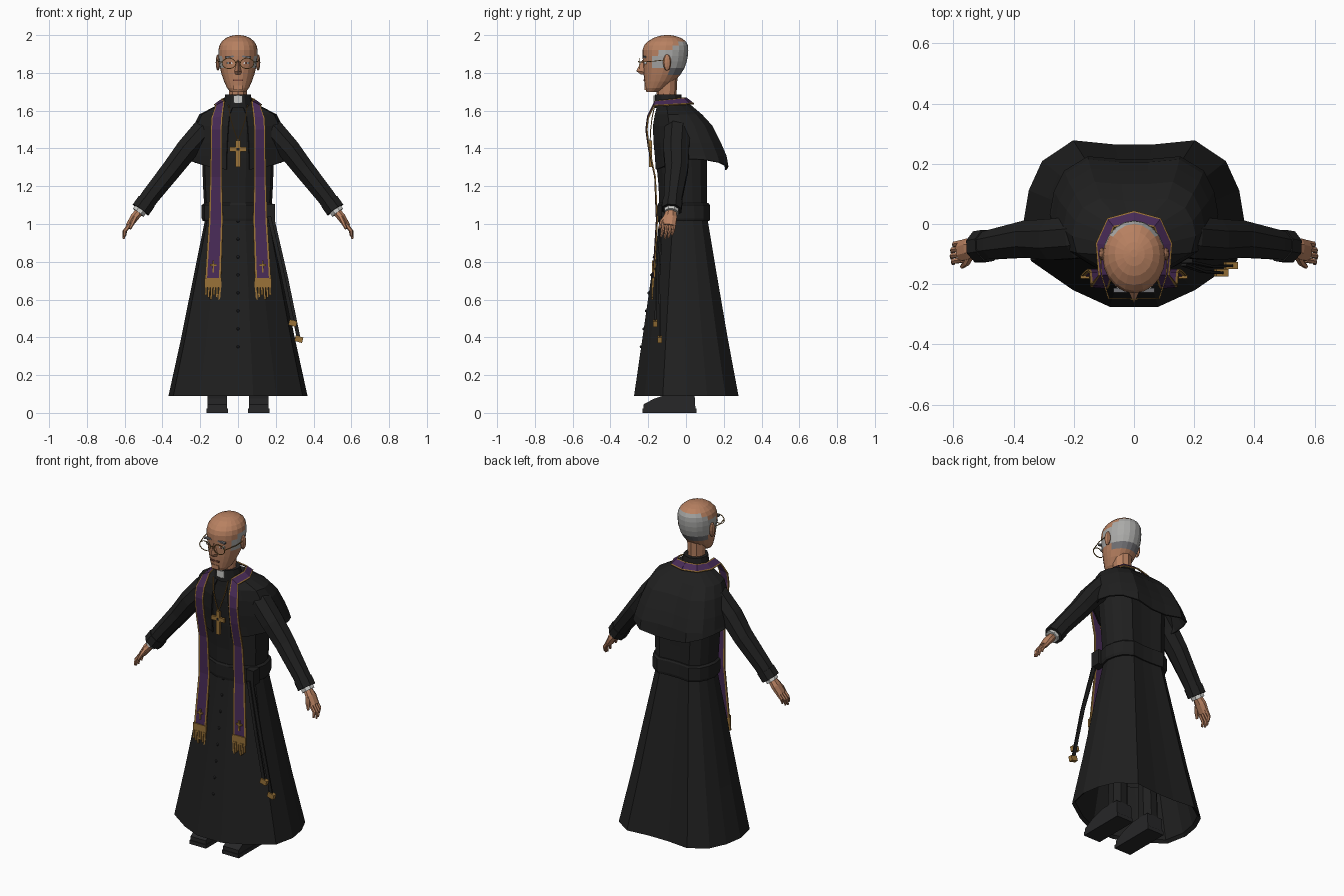
import bpy, bmesh, math
from mathutils import Vector, Matrix

cube = bpy.data.objects.get("Cube")
if cube:
    bpy.data.objects.remove(cube, do_unlink=True)


def material(name, r, g, b):
    m = bpy.data.materials.new(name)
    m.use_nodes = True
    m.diffuse_color = (r, g, b, 1)
    node = next(n for n in m.node_tree.nodes if n.type == 'BSDF_PRINCIPLED')
    node.inputs["Base Color"].default_value = (r, g, b, 1)
    node.inputs["Roughness"].default_value = 0.9
    return m


ROBE = material("robe_black", .014, .014, .014)
SHOE = material("shoe_black", .02, .02, .021)
SKIN = material("skin", .48, .22, .12)
HAIR = material("hair_grey", .4, .4, .39)
SHORT = material("short_hair_grey", .17, .17, .18)
PURPLE = material("stole_purple", .065, .024, .095)
GOLD = material("gold", .32, .17, .04)
WHITE = material("linen_white", .6, .6, .58)
LIP = material("lip_brown", .2, .07, .045)


def finish(name, bm, *mats):
    bmesh.ops.recalc_face_normals(bm, faces=bm.faces)
    me = bpy.data.meshes.new(name)
    bm.to_mesh(me)
    bm.free()
    for m in mats:
        me.materials.append(m)
    ob = bpy.data.objects.new(name, me)
    bpy.context.collection.objects.link(ob)
    return ob


def loft(name, rings, mat, caps=(True, True), skip=()):
    """Skin a stack of closed rings; skip leaves out columns of faces."""
    bm = bmesh.new()
    vs = [[bm.verts.new(p) for p in r] for r in rings]
    n = len(vs[0])
    for a, b in zip(vs, vs[1:]):
        for i in range(n):
            if i not in skip:
                j = (i + 1) % n
                bm.faces.new((a[i], a[j], b[j], b[i]))
    if caps[0]:
        bm.faces.new(vs[0])
    if caps[1]:
        bm.faces.new(vs[-1])
    return finish(name, bm, mat)


def box(name, loc, size, mat, rot=0):
    bm = bmesh.new()
    bmesh.ops.create_cube(bm, size=1, matrix=Matrix.Translation(loc)
                          @ Matrix.Rotation(rot, 4, 'Y') @ Matrix.Diagonal((*size, 1)))
    return finish(name, bm, mat)


def ball(name, loc, size, mat):
    bm = bmesh.new()
    bmesh.ops.create_uvsphere(bm, u_segments=8, v_segments=6, radius=1,
                              matrix=Matrix.Translation(loc) @ Matrix.Diagonal((*size, 1)))
    return finish(name, bm, mat)


def tube(name, path, radii, mat, sides=8):
    """Tube along a path; each radius is (depth, width)."""
    pts = [Vector(p) for p in path]
    rings = []
    for k, p in enumerate(pts):
        d = (pts[min(k + 1, len(pts) - 1)] - pts[max(k - 1, 0)]).normalized()
        ref = Vector((0, 1, 0)) if abs(d.y) < .9 else Vector((0, 0, 1))
        a = (ref - d * ref.dot(d)).normalized()
        b = d.cross(a)
        ra, rb = radii[k] if isinstance(radii, list) else (radii, radii)
        rings.append([p + a * ra * math.cos(t) + b * rb * math.sin(t)
                      for t in (math.tau * (i + .5) / sides for i in range(sides))])
    return loft(name, rings, mat)


def flip(points, s):
    return [(x * s, y, z) for x, y, z in points]


# Faceted cross-section shared by robe, belt and cape
HALF = [(.22, -1), (.55, -.8), (.93, -.45), (1, 0), (.95, .4), (.83, .75), (.55, 1), (.17, .95)]
SECTION = HALF + [(-x, y) for x, y in reversed(HALF)]


def ring(z, w, front, back, shape=SECTION):
    c, h = (front + back) / 2, (back - front) / 2
    return [(x * w, c + y * h, z) for x, y in shape]


def oval(z, w, front, back, n=20):
    return ring(z, w, front, back, [(math.sin(t), -math.cos(t))
                                    for t in (math.tau * i / n for i in range(n))])


# Robe, open at the hem
robe = [(.09, .368, -.275, .278), (.4, .3, -.23, .22), (.75, .23, -.18, .16), (1.02, .175, -.14, .115),
        (1.2, .185, -.145, .11), (1.35, .19, -.16, .11), (1.5, .2, -.165, .09),
        (1.58, .185, -.155, .06), (1.65, .085, -.15, .0)]
loft("robe", [ring(*r) for r in robe], ROBE, (False, True))
loft("robe_hem", [ring(.09, .368, -.275, .278), ring(.105, .35, -.26, .262), ring(.4, .285, -.215, .205)],
     ROBE, (False, False))
loft("belt", [ring(1.015, .186, -.147, .124), ring(1.03, .192, -.15, .128),
              ring(1.1, .192, -.152, .126), ring(1.11, .18, -.146, .12)], ROBE)

# Shoulder cape, open at the front, hem lifted at the sides
cape = [ring(1.635, .1, -.15, .02), ring(1.58, .205, -.165, .085), ring(1.52, .235, -.175, .14),
        ring(1.43, .262, -.172, .185), ring(1.36, .275, -.165, .215)]
cape.append([(x, y, 1.285 + .06 * min(1, abs(x) / .28) ** 2) for x, y, z in ring(0, .28, -.16, .225)])
ob = loft("shoulder_cape", cape, ROBE, (False, False), skip=(len(SECTION) - 1,))
mod = ob.modifiers.new("thickness", 'SOLIDIFY')
mod.thickness = .008

# Buttons follow the front of the robe
for i in range(8):
    z = .35 + i * .095
    ball("button", (0, -.275 + (z - .09) * .145, z), (.008, .008, .008), SHOE)

# Neck, collar and collar tab
loft("neck", [oval(1.6, .055, -.15, -.04, 10), oval(1.69, .05, -.155, -.05, 10),
              oval(1.78, .055, -.16, -.045, 10)], SKIN)
loft("collar", [oval(1.615, .08, -.168, -.015, 12), oval(1.685, .068, -.165, -.025, 12)], ROBE)
box("collar_tab", (0, -.167, 1.66), (.05, .008, .04), WHITE)

# Head, with the fringe of hair coloured by position
skull = [(1.7, .04, -.21, -.14), (1.72, .058, -.217, -.1), (1.755, .074, -.221, -.06), (1.79, .086, -.224, -.03),
         (1.825, .095, -.226, -.008), (1.86, .101, -.228, .004), (1.89, .104, -.23, .01),
         (1.92, .104, -.23, .012), (1.945, .099, -.222, .01), (1.966, .086, -.203, .0),
         (1.985, .064, -.173, -.025), (1.996, .036, -.14, -.06), (2.0, .012, -.11, -.085)]
head = loft("head", [oval(*r) for r in skull], SKIN)
head.data.materials.append(HAIR)
head.data.materials.append(SHORT)
for f in head.data.polygons:
    y, z = f.center.y, f.center.z
    if y > -.165 and 1.83 < z < 1.905 + (y + .14) * .48:
        f.material_index = 1
    elif y > -.09 and 1.79 < z < 1.83:
        f.material_index = 2

# Face
loft("nose", [[(.007, -.222, 1.868), (-.007, -.222, 1.868), (0, -.232, 1.868)],
              [(.02, -.22, 1.805), (-.02, -.22, 1.805), (0, -.264, 1.81)],
              [(.014, -.22, 1.79), (-.014, -.22, 1.79), (0, -.24, 1.792)]], SKIN)
box("mouth", (0, -.221, 1.76), (.055, .008, .008), LIP)
box("chin", (0, -.213, 1.722), (.045, .015, .025), SKIN)
for s in (1, -1):
    ball("ear", (s * .106, -.1, 1.855), (.012, .022, .044), SKIN)
    box("eye", (s * .043, -.216, 1.852), (.03, .012, .012), WHITE)
    box("pupil", (s * .043, -.2215, 1.852), (.011, .006, .012), LIP)
    box("eyebrow", (s * .045, -.22, 1.885), (.046, .016, .009), SHORT, s * .12)
    # Spectacles
    rim = [(s * .048 + .036 * math.cos(t), -.248, 1.85 + .028 * math.sin(t))
           for t in (math.tau * i / 14 for i in range(15))]
    tube("spectacle_rim", rim, .0028, GOLD, 4)
    tube("spectacle_arm", flip([(.084, -.248, 1.857), (.108, -.17, 1.862), (.112, -.1, 1.87)], s), .0028, GOLD, 4)
tube("spectacle_bridge", [(-.013, -.248, 1.856), (0, -.252, 1.86), (.013, -.248, 1.856)], .0028, GOLD, 4)

# Stole: paired inner and outer edges, gold borders along a purple band
edges = [((0, .0, 1.668), (0, .042, 1.635)), ((.065, -.012, 1.667), (.088, .018, 1.635)),
         ((.085, -.07, 1.66), (.126, -.065, 1.63)), ((.07, -.165, 1.65), (.118, -.17, 1.625)),
         ((.08, -.203, 1.57), (.142, -.2, 1.56)), ((.085, -.212, 1.5), (.145, -.207, 1.5)),
         ((.085, -.198, 1.4), (.146, -.195, 1.4)), ((.085, -.165, 1.25), (.148, -.163, 1.25)),
         ((.08, -.156, 1.02), (.155, -.152, 1.02)), ((.09, -.176, .7), (.175, -.17, .7))]
for s in (1, -1):
    bm = bmesh.new()
    rows = [[bm.verts.new(Vector(p).lerp(Vector(q), t)) for t in (0, .13, .87, 1)]
            for p, q in (flip(e, s) for e in edges)]
    for a, b in zip(rows, rows[1:]):
        for i in range(3):
            f = bm.faces.new((a[i], a[i + 1], b[i + 1], b[i]))
            f.material_index = int(i != 1)
    ob = finish("stole", bm, PURPLE, GOLD)
    mod = ob.modifiers.new("thickness", 'SOLIDIFY')
    mod.thickness = .007
    mod.offset = 0
    box("stole_end", (s * .1325, -.175, .69), (.089, .012, .05), GOLD)
    for i in range(6):
        length = .075 - .012 * (i % 3)
        box("stole_fringe", (s * (.097 + i * .0145), -.179, .675 - length / 2),
            (.011, .008, length), GOLD, -s * .06)
    box("stole_cross_upright", (s * .131, -.1755, .775), (.009, .009, .062), GOLD)
    box("stole_cross_bar", (s * .131, -.1755, .783), (.036, .009, .009), GOLD)

# Pendant cross on a chain
for s in (1, -1):
    tube("chain", flip([(.05, -.165, 1.63), (.04, -.18, 1.56), (.022, -.187, 1.5), (0, -.19, 1.44)], s),
         .0035, GOLD, 4)
box("pendant_upright", (0, -.188, 1.372), (.024, .014, .14), GOLD)
box("pendant_bar", (0, -.188, 1.395), (.088, .014, .024), GOLD)
box("pendant_inlay", (0, -.1945, 1.395), (.014, .006, .014), ROBE)

# Belt knot with two hanging bands and gold ends
box("belt_knot", (.17, -.1, 1.06), (.05, .06, .09), ROBE)
for top, end in (((.165, -.135, 1.04), (.29, -.162, .475)), ((.18, -.125, 1.04), (.322, -.138, .39))):
    tube("belt_band", [top, Vector(top).lerp(Vector(end), .5) + Vector((.004, -.01, 0)), end],
         [(.006, .014)] * 3, ROBE, 4)
    box("belt_band_end", end, (.042, .024, .03), GOLD, .25)

for s in (1, -1):
    # Sleeve, cuff and shirt cuff
    arm = [(.12, -.03, 1.53), (.185, -.045, 1.49), (.27, -.052, 1.395), (.35, -.05, 1.29),
           (.465, -.068, 1.145), (.508, -.075, 1.085)]
    tube("sleeve", flip(arm, s), [(.06, .06), (.075, .068), (.074, .064), (.066, .058), (.053, .052), (.05, .05)],
         ROBE)
    tube("sleeve_cuff", flip([(.485, -.071, 1.118), (.515, -.076, 1.075)], s), [(.056, .055)] * 2, ROBE)
    tube("shirt_cuff", flip([(.505, -.075, 1.09), (.528, -.078, 1.06)], s), [(.04, .038)] * 2, WHITE)
    # Hand
    tube("palm", flip([(.515, -.077, 1.075), (.548, -.083, 1.035), (.578, -.09, .99)], s),
         [(.026, .024), (.038, .024), (.036, .018)], SKIN)
    for i in range(4):
        y, reach = -.062 - i * .019, (.8, 1, 1.05, .92)[i]
        tube("finger", flip([(.57, y, 1.0), (.57 + .032 * reach, y - .005, 1 - .04 * reach),
                             (.57 + .034 * reach, y - .013, 1 - .074 * reach)], s),
             [(.0105, .012), (.0095, .01), (.006, .006)], SKIN, 6)
    tube("thumb", flip([(.54, -.1, 1.045), (.556, -.128, 1.01), (.572, -.142, .975)], s),
         [(.014, .014), (.012, .012), (.007, .007)], SKIN, 6)
    # Trouser leg and shoe
    tube("trouser_leg", flip([(.11, -.01, .06), (.105, -.01, .3), (.1, -.01, .7)], s),
         [(.06, .055), (.055, .055), (.06, .06)], ROBE)
    side = [(-.225, .02), (-.225, .045), (-.17, .075), (-.08, .105), (.045, .105), (.05, .02)]
    loft("shoe", [[(s * x, y, z) for y, z in side] for x in (.058, .162)], SHOE)
    box("shoe_sole", (s * .11, -.0875, .011), (.112, .285, .022), SHOE)
